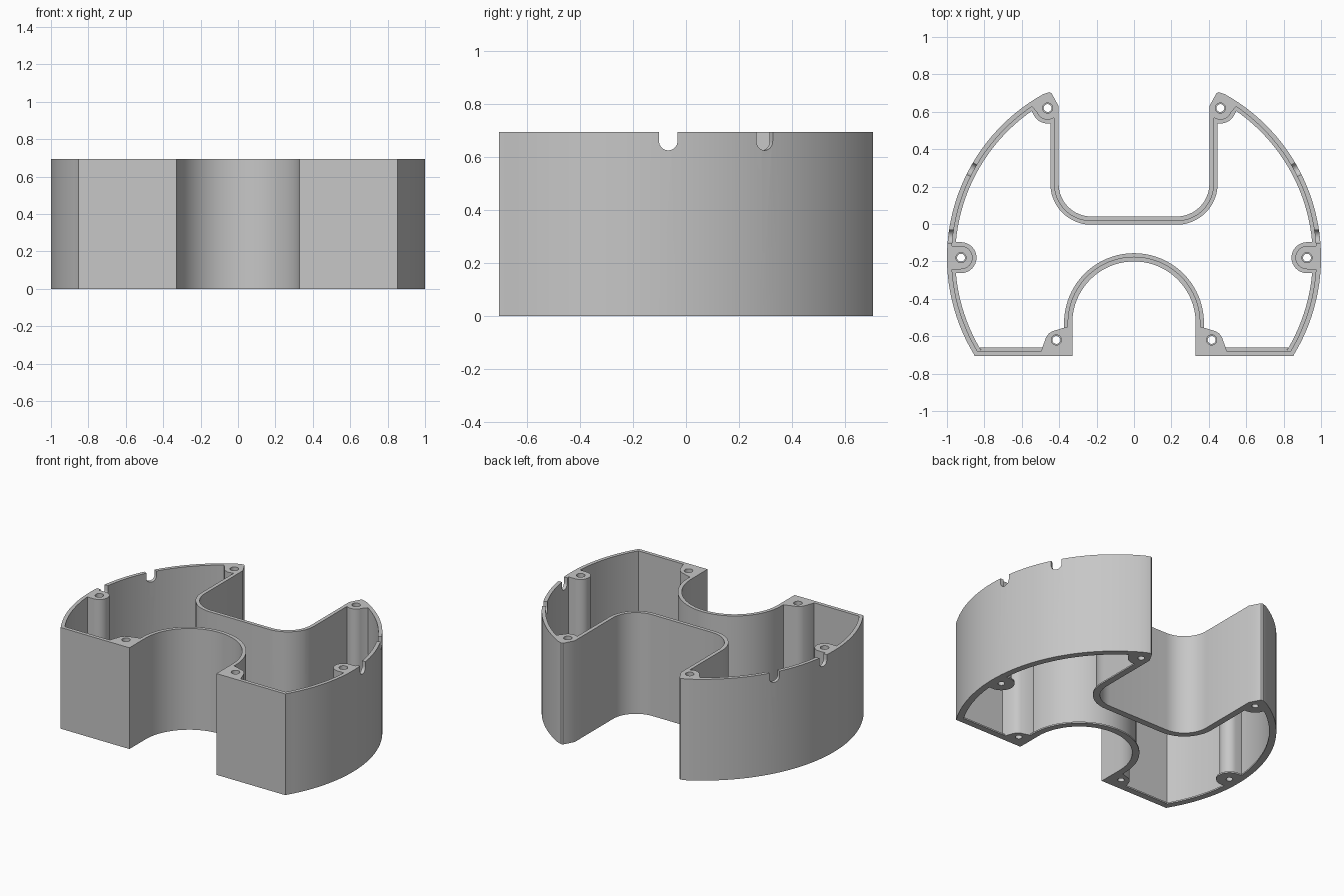
import bpy, bmesh, math
from mathutils import Vector

if "Cube" in bpy.data.objects:
    bpy.data.objects.remove(bpy.data.objects["Cube"], do_unlink=True)

HEIGHT, PLATE = 0.694, 0.01
WALL, FLANGE = 0.025, 0.044

grey = bpy.data.materials.new("warm_grey")
grey.use_nodes = True
grey.diffuse_color = (0.57, 0.57, 0.57, 1)
grey.node_tree.nodes["Principled BSDF"].inputs["Base Color"].default_value = grey.diffuse_color


def arc(cx, cy, r, a0, a1, n):
    angles = [math.radians(a0 + (a1 - a0) * i / n) for i in range(n + 1)]
    return [Vector((cx + r * math.cos(a), cy + r * math.sin(a))) for a in angles]


def mirrored(points):
    return [Vector((-p.x, p.y)) for p in reversed(points)]


def inset(points, d):
    """Move every edge of a counter-clockwise outline inward by d."""
    result = []
    for i, p in enumerate(points):
        a = (p - points[i - 1]).normalized()
        b = (points[(i + 1) % len(points)] - p).normalized()
        na, nb = Vector((-a.y, a.x)), Vector((-b.y, b.x))
        result.append(p + (na + nb) * d / (1 + na.dot(nb)))
    return result


def prism(name, points, z0, z1):
    bm = bmesh.new()
    face = bm.faces.new([bm.verts.new((p.x, p.y, z0)) for p in points])
    top = bmesh.ops.extrude_face_region(bm, geom=[face])["geom"]
    bmesh.ops.translate(bm, vec=(0, 0, z1 - z0),
                        verts=[v for v in top if isinstance(v, bmesh.types.BMVert)])
    bmesh.ops.recalc_face_normals(bm, faces=bm.faces[:])
    mesh = bpy.data.meshes.new(name)
    bm.to_mesh(mesh)
    bm.free()
    mesh.materials.append(grey)
    obj = bpy.data.objects.new(name, mesh)
    bpy.context.collection.objects.link(obj)
    return obj


def cut(target, cutter):
    """Subtract a cutter from the target and discard it."""
    cutter.hide_render = True
    mod = target.modifiers.new("cut", 'BOOLEAN')
    mod.operation, mod.solver, mod.object = 'DIFFERENCE', 'EXACT', cutter
    bpy.context.view_layer.objects.active = target
    bpy.ops.object.modifier_apply(modifier=mod.name)
    bpy.data.objects.remove(cutter, do_unlink=True)


def half_outline(tip):
    """Front recess, front edge, round side, back tip and back notch."""
    half = arc(0, -0.53, 0.33, 90, 0, 20)[1:]
    half += [Vector((0.33, -0.705)), Vector((0.853, -0.705))]
    half += arc(0, -0.18, 1.0, -31, 61, 36)
    half += tip + [Vector((0.403, 0.63))]
    half += arc(0.228, 0.215, 0.175, 0, -90, 12)
    return half + mirrored(half) + [Vector((0, -0.2))]


# The cavity leaves out the narrow tip, which the boss fills
outline = half_outline([Vector((0.453, 0.705)), Vector((0.441, 0.7))])
cavity_outline = half_outline([])

# Screw positions on the left side
SCREWS = [(0.462, 0.62), (0.925, -0.18), (0.415, -0.62)]


def boss_shapes(radius):
    """Flared back tip boss, side boss joined to the wall, solid front corner."""
    tip = arc(*SCREWS[0], radius, 180, 340, 14)
    tip += [Vector(p) for p in ((0.575, 0.66), (0.5, 0.8), (0.35, 0.8), (0.35, 0.62))]
    side = arc(*SCREWS[1], radius, 90, 270, 16)
    side += [Vector((1.1, -0.18 - radius)), Vector((1.1, -0.18 + radius))]
    corner = [Vector(p) for p in ((0.3, -0.75), (0.497, -0.75), (0.495, -0.675), (0.47, -0.605),
                                  (0.455, -0.585), (0.435, -0.573), (0.36, -0.55), (0.3, -0.54))]
    return [tip, side, corner]


def frame(name, z0, z1, wall, boss_radius, hole_radius):
    """Hollow frame whose cavity leaves the bosses standing."""
    body = prism(name, outline, z0, z1)
    cavity = prism("cavity_cutter", inset(cavity_outline, wall), z0 - 0.05, z1 + 0.05)
    for shape in boss_shapes(boss_radius):
        for points in (shape, mirrored(shape)):
            cut(cavity, prism("boss_cutter", points, z0 - 0.1, z1 + 0.1))
    cut(body, cavity)
    for x, y in SCREWS:
        for side in (1, -1):
            hole = arc(side * x, y, hole_radius, 0, 345, 23)
            cut(body, prism("hole_cutter", hole, z0 - 0.1, z1 + 0.1))
    return body


shell = frame("shell_wall", PLATE, HEIGHT, WALL, 0.062, 0.027)
base = frame("base_flange", 0, PLATE, FLANGE, 0.083, 0.021)

# Round-bottomed cable slots in the top of the side walls
slot = arc(0, 0, 0.035, 180, 360, 16) + [Vector((0.035, 0.1)), Vector((-0.035, 0.1))]
for x, y, angle in ((0.985, -0.067, 0), (0.875, 0.295, 28)):
    for side in (1, -1):
        cutter = prism("slot_cutter", slot, -0.07, 0.07)
        cutter.rotation_euler = (math.pi / 2, 0, math.radians(side * (angle + 90)))
        cutter.location = (side * x, y, 0.66)
        bpy.context.view_layer.update()
        cut(shell, cutter)

# Smooth the curved walls and keep the rims sharp
for obj in (shell, base):
    bpy.ops.object.select_all(action='DESELECT')
    obj.select_set(True)
    bpy.context.view_layer.objects.active = obj
    bpy.ops.object.shade_smooth_by_angle(angle=math.radians(30))
